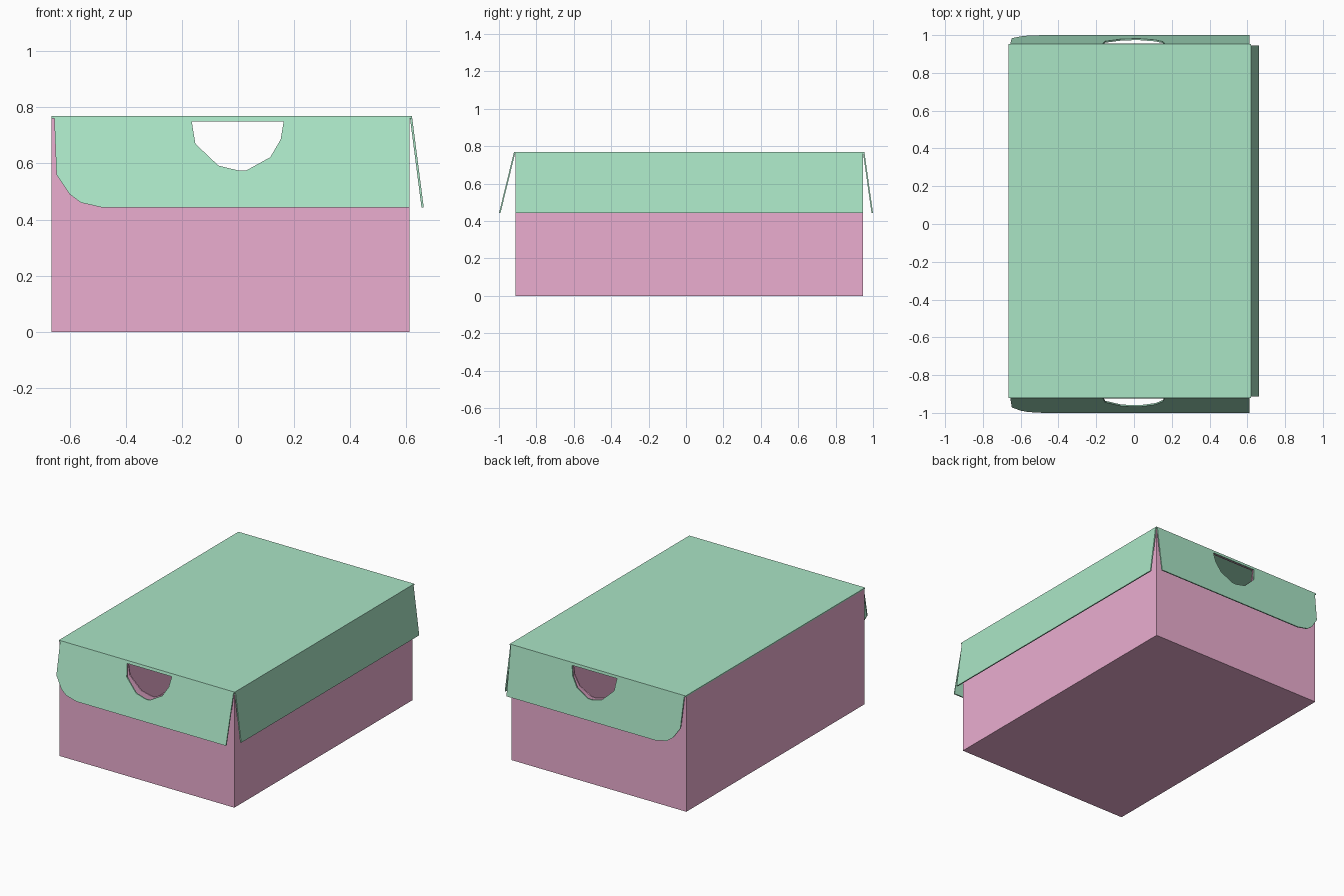
import bpy, bmesh

if "Cube" in bpy.data.objects:
    bpy.data.objects.remove(bpy.data.objects["Cube"])

X0, X1 = -0.665, 0.612      # box extents
Y0, Y1 = -0.912, 0.946
TOP, LOW, T = 0.768, 0.442, 0.008


def material(name, color):
    m = bpy.data.materials.new(name)
    m.diffuse_color = color
    m.use_nodes = True
    m.node_tree.nodes["Principled BSDF"].inputs["Base Color"].default_value = m.diffuse_color
    return m


pink = material("pink_card", (0.83, 0.42, 0.63, 1))
green = material("green_card", (0.40, 0.78, 0.56, 1))


def finish(name, bm, mat=None):
    bmesh.ops.recalc_face_normals(bm, faces=bm.faces)
    me = bpy.data.meshes.new(name)
    bm.to_mesh(me)
    bm.free()
    ob = bpy.data.objects.new(name, me)
    bpy.context.collection.objects.link(ob)
    if mat:
        me.materials.append(mat)
    return ob


def prism(name, profile, near, far, mat=None):
    """Solid between two mappings of a flat (u, z) profile."""
    bm = bmesh.new()
    a = [bm.verts.new(near(u, z)) for u, z in profile]
    b = [bm.verts.new(far(u, z)) for u, z in profile]
    bm.faces.new(a)
    bm.faces.new(b[::-1])
    n = len(a)
    for i in range(n):
        j = (i + 1) % n
        bm.faces.new((a[j], a[i], b[i], b[j]))
    return finish(name, bm, mat)


def apply_all(ob):
    bpy.context.view_layer.objects.active = ob
    for m in list(ob.modifiers):
        bpy.ops.object.modifier_apply(modifier=m.name)


# Open-topped box with thin walls
bm = bmesh.new()
bmesh.ops.create_cube(bm, size=1)
for v in bm.verts:
    v.co = (X1 if v.co.x > 0 else X0, Y1 if v.co.y > 0 else Y0,
            TOP - T if v.co.z > 0 else 0)
bm.normal_update()
bmesh.ops.delete(bm, geom=[f for f in bm.faces if f.normal.z > 0.5],
                 context='FACES_ONLY')
box = finish("box_tray", bm, pink)
# Make sure normals point outwards before adding thickness
floor = min(box.data.polygons, key=lambda p: p.center.z)
if floor.normal.z > 0:
    box.data.flip_normals()
sol = box.modifiers.new("walls", 'SOLIDIFY')
sol.thickness, sol.offset, sol.use_even_offset = T, -1, True

# Lid panel
prism("lid_top", [(X0, TOP - T), (X1 + T, TOP - T), (X1 + T, TOP), (X0, TOP)],
      lambda u, z: (u, Y0 - T, z), lambda u, z: (u, Y1 + T, z), green)

# End flaps, flared outwards, with a rounded corner on the hinge side
flap = [(-0.655, TOP), (-0.647, 0.56), (-0.60, 0.49), (-0.56, 0.46),
        (-0.48, LOW), (X1, LOW), (X1, TOP)]
flaps = []
for name, s, y_top in (("front_flap", -1, -Y0), ("back_flap", 1, Y1)):
    slope = (1.0 - T - y_top) / (TOP - LOW)
    flaps.append(prism(
        name, flap,
        lambda u, z: (u, s * (y_top + (TOP - z) * slope), z),
        lambda u, z: (u, s * (y_top + T + (TOP - z) * slope), z), green))

# Long side flap opposite the hinge
slope = 0.042 / (TOP - LOW)
prism("side_flap", [(Y0, LOW), (Y1, LOW), (Y1, TOP), (Y0, TOP)],
      lambda u, z: (X1 + (TOP - z) * slope, u, z),
      lambda u, z: (X1 + T + (TOP - z) * slope, u, z), green)

# Hand holes cut straight through both ends
hole = [(-0.165, 0.75), (-0.152, 0.67), (-0.07, 0.592), (0.0, 0.575),
        (0.03, 0.575), (0.115, 0.622), (0.152, 0.685), (0.163, 0.75)]
cutter = prism("hand_hole_cutter", hole,
               lambda u, z: (u, -1.2, z), lambda u, z: (u, 1.2, z))
cutter.hide_render = True
for ob in [box] + flaps:
    b = ob.modifiers.new("hand_hole", 'BOOLEAN')
    b.operation, b.solver, b.object = 'DIFFERENCE', 'EXACT', cutter
    apply_all(ob)
bpy.data.objects.remove(cutter)
